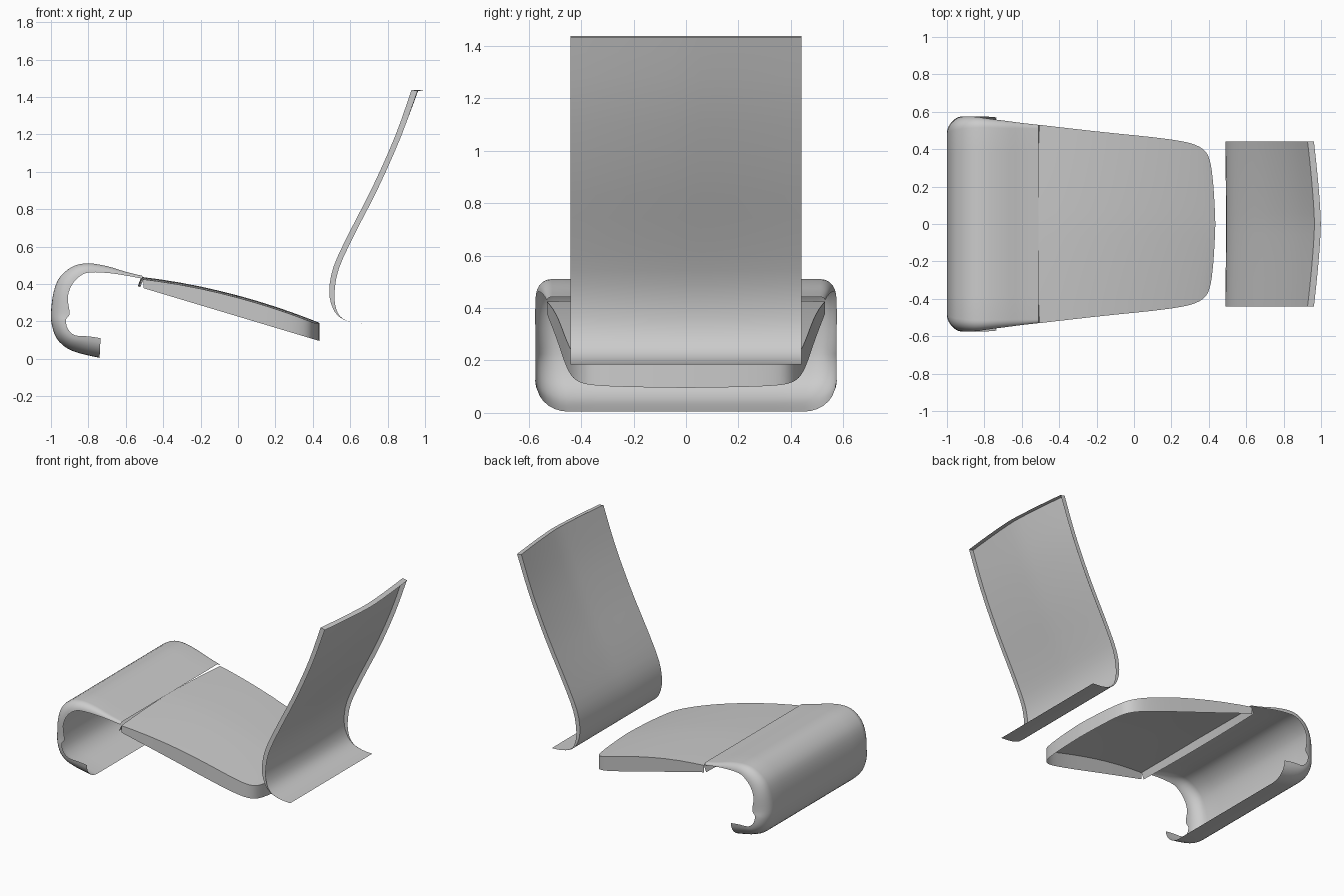
import bpy, math

if "Cube" in bpy.data.objects:
    bpy.data.objects.remove(bpy.data.objects["Cube"])


def smooth_path(pts, n=3):
    """Catmull-Rom refinement of a list of equal-length tuples."""
    out = []
    for i in range(len(pts) - 1):
        a, b, c, d = pts[max(i - 1, 0)], pts[i], pts[i + 1], pts[min(i + 2, len(pts) - 1)]
        for k in range(n):
            t = k / n
            out.append(tuple(0.5 * (2 * q + (r - p) * t + (2 * p - 5 * q + 4 * r - s) * t * t
                                    + (3 * q - p - 3 * r + s) * t ** 3)
                             for p, q, r, s in zip(a, b, c, d)))
    return out + [pts[-1]]


def build(name, grids, angle=30):
    """Join grids of points (half model, y >= 0) and mirror them across y."""
    verts, faces = [], []
    for rows in grids:
        base, w = len(verts), len(rows[0])
        verts += [p for row in rows for p in row]
        for i in range(len(rows) - 1):
            for j in range(w - 1):
                a = base + i * w + j
                faces.append((a, a + 1, a + w + 1, a + w))
    me = bpy.data.meshes.new(name)
    me.from_pydata(verts, [], faces)
    ob = bpy.data.objects.new(name, me)
    bpy.context.collection.objects.link(ob)
    bpy.ops.object.select_all(action='DESELECT')
    ob.select_set(True)
    bpy.context.view_layer.objects.active = ob
    m = ob.modifiers.new("mirror", 'MIRROR')
    m.use_axis = (False, True, False)
    bpy.ops.object.modifier_apply(modifier="mirror")
    bpy.ops.object.mode_set(mode='EDIT')
    bpy.ops.mesh.select_all(action='SELECT')
    bpy.ops.mesh.remove_doubles(threshold=0.0005)
    bpy.ops.mesh.dissolve_degenerate(threshold=0.0001)
    bpy.ops.mesh.normals_make_consistent(inside=False)
    bpy.ops.object.mode_set(mode='OBJECT')
    bpy.ops.object.shade_smooth_by_angle(angle=math.radians(angle))
    return ob


# Curled front: outer x, z, rim x, z, half width, corner radius
curl = smooth_path([
    (-.51, .443, -.51, .428, .53, .02), (-.60, .465, -.60, .445, .54, .03),
    (-.70, .495, -.69, .458, .552, .04), (-.80, .51, -.79, .462, .565, .05),
    (-.88, .495, -.84, .445, .573, .06), (-.95, .44, -.885, .40, .575, .07),
    (-.985, .36, -.91, .33, .575, .08), (-1.0, .25, -.90, .24, .575, .09),
    (-.995, .18, -.92, .21, .575, .10), (-.97, .11, -.91, .16, .575, .11),
    (-.92, .06, -.87, .125, .575, .12), (-.85, .03, -.80, .12, .575, .12),
    (-.74, .005, -.735, .11, .57, .12)])
rows = []
for ox, oz, rx, rz, w, r in curl:
    row = [(ox, (w - r) * k / 4, oz) for k in range(4)]
    for k in range(8):
        a = math.pi / 2 * k / 7
        d = 1 - math.cos(a)
        row.append((ox + (rx - ox) * d, w - r + r * math.sin(a), oz + (rz - oz) * d))
    rows.append(row)
build("curled_front", [rows], 50)


# Seat panel with a centre crease and a hanging skirt
def seat_top(x, t):
    return .338 - .27 * x - .15 * x * x - .012 * t ** 1.5


def seat_bottom(x):
    return .226 - .30 * x


outline = smooth_path([(-.505, .53), (-.2, .495), (.1, .464), (.25, .443), (.33, .422),
                       (.38, .39), (.405, .34), (.42, .25), (.43, .12), (.435, 0)])
top = []
for i, (x, y) in enumerate(outline):
    row = []
    for k in range(9):
        t = k / 8
        bow = .013 * (1 - t * t) if i == 0 else 0
        row.append((x - bow, y * t, seat_top(x - bow, t * min(1, y / .35))))
    top.append(row)
skirt = [[row[-1], (row[-1][0], row[-1][1], seat_bottom(row[-1][0]))] for row in top]
flange = [[p, (p[0] - .018, p[1], seat_bottom(p[0] - .018))] for p in top[0]]
build("seat", [top, skirt, flange])

# Backrest: front edge x, z and side flange depth
back = smooth_path([
    (.70, .185, 0), (.62, .192, .002), (.55, .218, .008), (.507, .27, .018), (.488, .36, .028),
    (.51, .49, .03), (.59, .665, .03), (.72, .92, .03), (.84, 1.19, .03), (.928, 1.438, .032)])
panel, side = [], []
for x, z, d in back:
    f = max(0, min(1, (z - .22) / 1.2))
    panel.append([(x + .037 * f * (1 - (k / 8) ** 1.4), .44 * k / 8, z) for k in range(9)])
    side.append([(x, .44, z), (x + d, .44, z - d * .2)])
lip = [[p, (p[0] + .034, p[1], p[2] - .007)] for p in panel[-1]]
build("backrest", [panel, side, lip])
